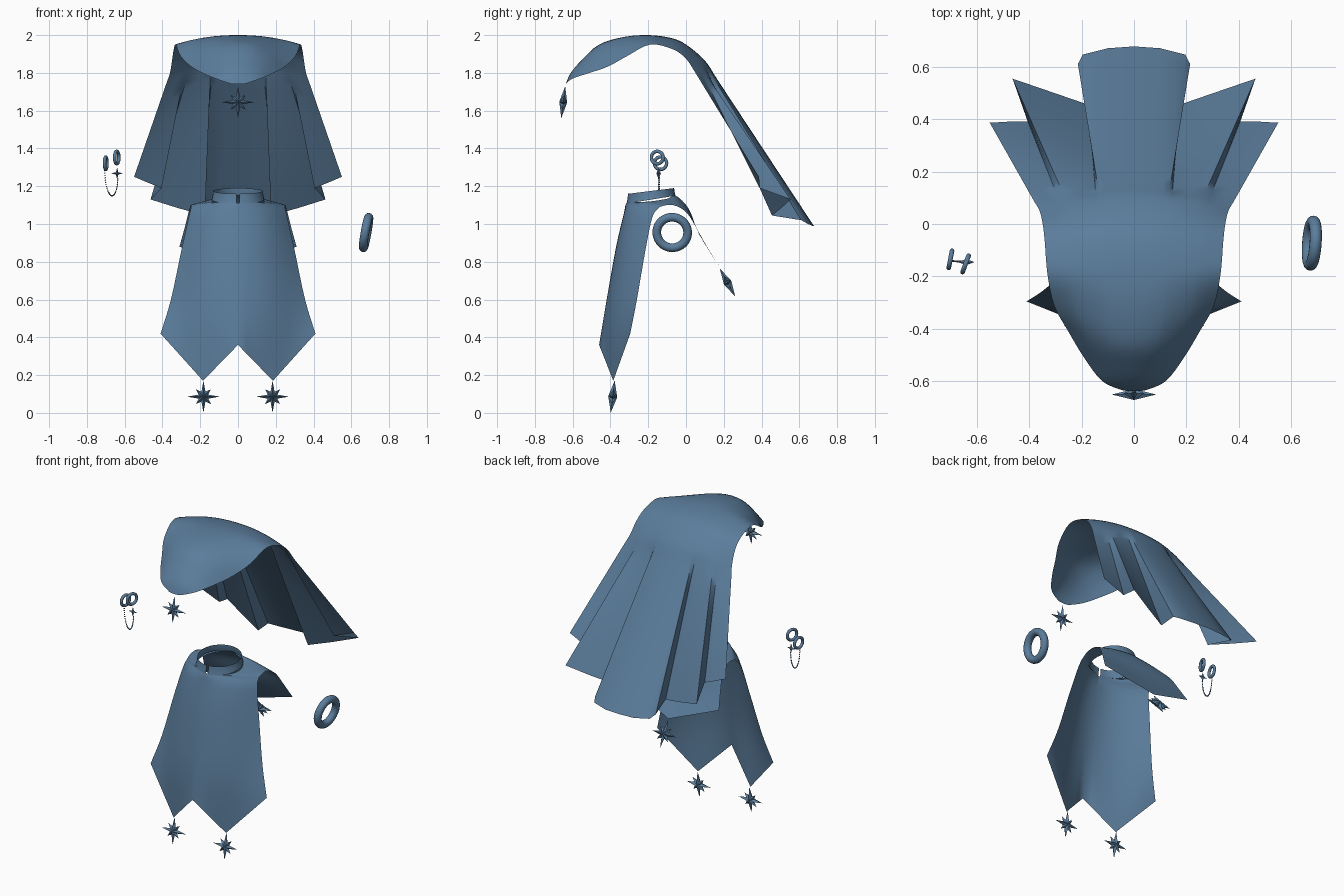
import bpy, bmesh, math
from mathutils import Vector, Matrix

if "Cube" in bpy.data.objects:
    bpy.data.objects.remove(bpy.data.objects["Cube"])

blue = bpy.data.materials.new("steel_blue")
blue.diffuse_color = (0.105, 0.205, 0.33, 1)
blue.use_nodes = True
blue.node_tree.nodes["Principled BSDF"].inputs["Base Color"].default_value = blue.diffuse_color


def add_object(name, bm, smooth=None):
    me = bpy.data.meshes.new(name)
    bm.to_mesh(me)
    bm.free()
    me.materials.append(blue)
    ob = bpy.data.objects.new(name, me)
    bpy.context.collection.objects.link(ob)
    if smooth:
        bpy.ops.object.select_all(action='DESELECT')
        ob.select_set(True)
        bpy.context.view_layer.objects.active = ob
        bpy.ops.object.shade_smooth_by_angle(angle=math.radians(smooth))
    return ob


def catmull(a, b, c, d, t):
    return 0.5 * (2*b + (c - a)*t + (2*a - 5*b + 4*c - d)*t*t + (3*b - a - 3*c + d)*t**3)


def sheet(name, rows, sub, smooth=50):
    """Cloth lofted smoothly through rows of the +x half, then mirrored."""
    fine = []
    last = len(rows) - 1
    for i in range(last):
        q = [rows[max(i - 1, 0)], rows[i], rows[i + 1], rows[min(i + 2, last)]]
        for k in range(sub):
            fine.append([catmull(*p, k / sub) for p in zip(*q)])
    fine.append(rows[-1])
    bm = bmesh.new()
    grid = [[bm.verts.new(p) for p in r] for r in fine]
    for r, s in zip(grid, grid[1:]):
        for j in range(len(r) - 1):
            bm.faces.new((r[j], r[j + 1], s[j + 1], s[j]))
    ob = add_object(name, bm, smooth)
    mod = ob.modifiers.new("mirror", 'MIRROR')
    mod.merge_threshold = 0.0005
    return ob


# Hood: arched rows (centre y, z, edge x, y, z), then a pleated drape
U = [0, .15, .28, .36, .40, .55, .70, .77, .88, 1]
arches = [(-.637, 1.74, .04, -.635, 1.743), (-.61, 1.80, .12, -.60, 1.77),
          (-.55, 1.87, .19, -.51, 1.80), (-.46, 1.95, .25, -.41, 1.835),
          (-.33, 1.99, .305, -.31, 1.89), (-.20, 2.0, .33, -.19, 1.95),
          (-.08, 1.985, .34, -.07, 1.925), (.0, 1.95, .348, .0, 1.875),
          (.10, 1.865, .36, .05, 1.80)]
hood_rows = [[Vector((xe*u, yc + (ye - yc)*u*u, zc + (ze - zc)*u**2.2)) for u in U]
             for yc, zc, xe, ye, ze in arches]
hem = [Vector(p) for p in [
    (0, .677, .99), (.10, .67, .99), (.195, .646, 1.0), (.214, .61, 1.02),
    (.175, .455, 1.045), (.32, .505, 1.085), (.463, .554, 1.13),
    (.405, .39, 1.19), (.48, .39, 1.22), (.55, .386, 1.25)]]
top = hood_rows[-1]
for t in (.12, .4, .7, 1):
    hood_rows.append([a.lerp(b, t) for a, b in zip(top, hem)])
sheet("hood", hood_rows, 4)

# Tabard: rows (inner, middle, edge) from front hem over the shoulders to back flap
tabard = [
    [(0, -.46, .36), (.185, -.385, .17), (.41, -.295, .42)],
    [(0, -.42, .60), (.175, -.385, .51), (.355, -.26, .60)],
    [(0, -.37, .88), (.16, -.335, .85), (.30, -.215, .86)],
    [(0, -.33, 1.05), (.14, -.295, 1.04), (.262, -.18, 1.03)],
    [(0, -.315, 1.11), (.13, -.265, 1.10), (.25, -.15, 1.08)],
    [(.10, -.275, 1.115), (.165, -.225, 1.11), (.25, -.125, 1.095)],
    [(.14, -.185, 1.12), (.195, -.15, 1.112), (.25, -.10, 1.10)],
    [(.10, -.095, 1.135), (.18, -.085, 1.12), (.25, -.07, 1.10)],
    [(0, -.055, 1.15), (.12, -.045, 1.13), (.255, -.03, 1.085)],
    [(0, .015, 1.08), (.13, .015, 1.07), (.265, .012, 1.05)],
    [(0, .07, .945), (.14, .065, .957), (.285, .06, .97)],
    [(0, .18, .77), (.155, .145, .825), (.31, .11, .88)]]


def across(c, m, e, straight):
    c, m, e = Vector(c), Vector(m), Vector(e)
    out = []
    for k in range(9):
        u = k / 8
        if straight:
            out.append(c.lerp(m, 2*u) if u < .5 else m.lerp(e, 2*u - 1))
        else:
            out.append(c*(1 - u)*(1 - 2*u) + m*4*u*(1 - u) + e*u*(2*u - 1))
    return out


sheet("tabard", [across(*r, i in (0, 11)) for i, r in enumerate(tabard)], 4, 60)

# Collar: upright band around the neck with a narrow slit in front
collar = []
for k, grow in ((0, 1.0), (.5, .96), (1, .94)):
    row = []
    for i in range(17):
        a = math.radians(-87 + 177 * i / 16)
        s = (math.sin(a) + 1) / 2
        lo, hi = 1.108 + .042*s, 1.16 + .03*s
        row.append(Vector((.14*grow*math.cos(a), -.185 + .13*grow*math.sin(a),
                           lo + (hi - lo)*k)))
    row[-1].x = 0
    collar.append(row)
sheet("collar", collar, 2, 60)


# Faceted star pendants
def star(name, loc, radii, depth, tilt=0, turn=0):
    bm = bmesh.new()
    n = len(radii)
    ring = [bm.verts.new((r*math.sin(2*math.pi*i/n), 0, r*math.cos(2*math.pi*i/n)))
            for i, r in enumerate(radii)]
    front, back = bm.verts.new((0, -depth, 0)), bm.verts.new((0, depth, 0))
    for i in range(n):
        a, b = ring[i], ring[(i + 1) % n]
        bm.faces.new((a, front, b))
        bm.faces.new((b, back, a))
    bmesh.ops.recalc_face_normals(bm, faces=bm.faces)
    ob = add_object(name, bm)
    ob.location = loc
    ob.rotation_euler = (math.radians(tilt), 0, math.radians(turn))


EIGHT = [.085, .028, .056, .028] * 4
star("hood_star", (0, -.65, 1.645), EIGHT, .021, -7)
star("hem_star_left", (-.183, -.388, .086), EIGHT, .024, -7)
star("hem_star_right", (.183, -.388, .086), EIGHT, .024, -7)
star("back_star", (0, .22, .69), EIGHT, .022, 29)
star("earring_star", (-.64, -.145, 1.268), [.032, .009] * 4, .012)


# Earring hoops and bracelet
def hoop(name, loc, major, minor, tilt, turn):
    bpy.ops.mesh.primitive_torus_add(
        location=loc, rotation=(0, math.radians(90 + tilt), math.radians(turn)),
        major_radius=major, minor_radius=minor, major_segments=40, minor_segments=14)
    ob = bpy.context.object
    ob.name = name
    ob.data.materials.append(blue)
    bpy.ops.object.shade_smooth()


hoop("earring_hoop_outer", (-.70, -.135, 1.322), .033, .009, 0, -11)
hoop("earring_hoop_inner", (-.642, -.152, 1.352), .033, .009, 0, -20)
hoop("bracelet", (.678, -.073, .955), .082, .023, 10, -4)

# Hanging earring chain of tiny beads
bm = bmesh.new()
for i in range(31):
    a = math.pi * i / 30
    p = (-.671 - .034*math.cos(a), -.14 - .005*i/30,
         1.283 - .045*i/30 - .11*math.sin(a))
    bmesh.ops.create_icosphere(bm, subdivisions=1, radius=.0042,
                               matrix=Matrix.Translation(p))
add_object("earring_chain", bm)
